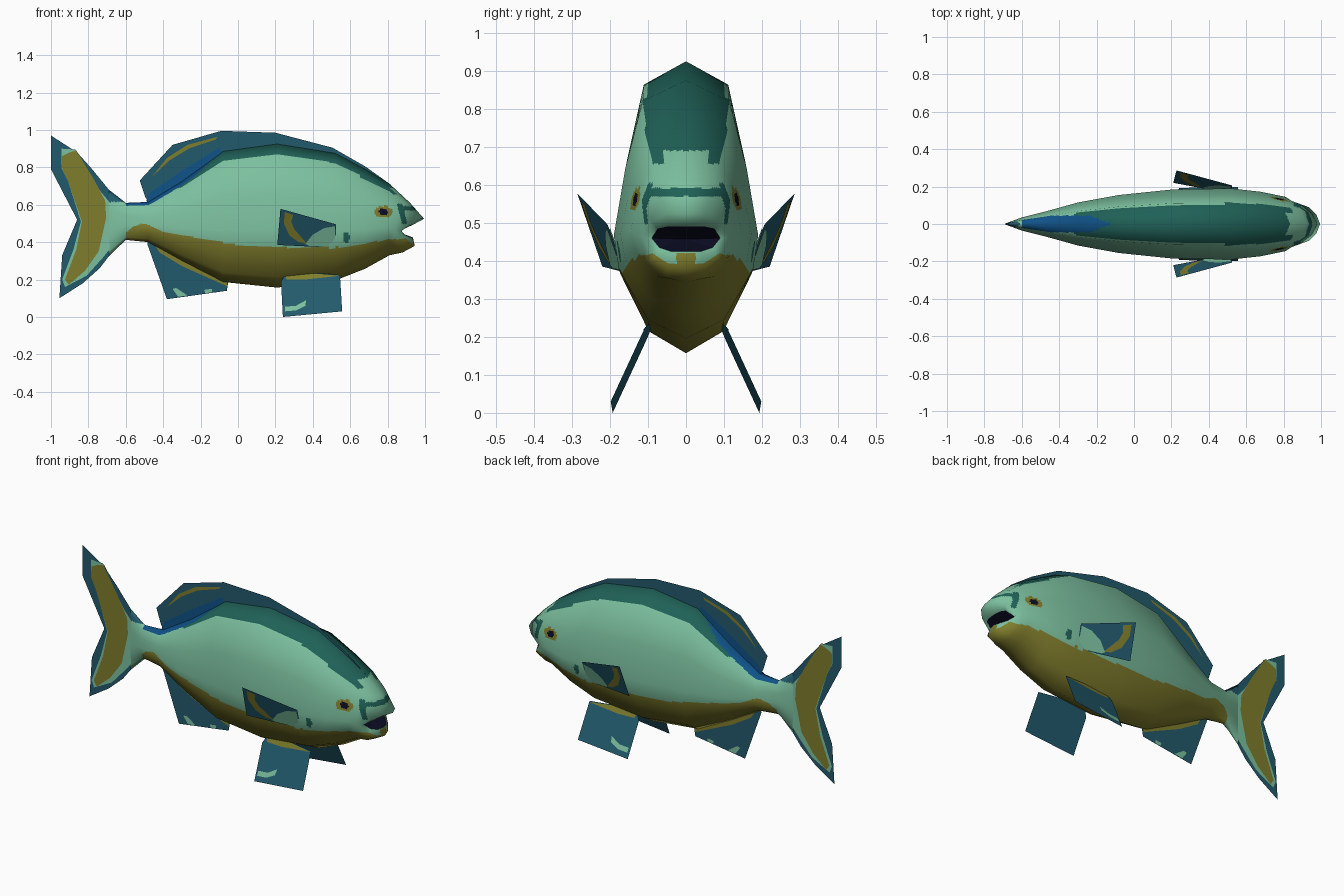
import bpy, math
from mathutils import Vector

if "Cube" in bpy.data.objects:
    bpy.data.objects.remove(bpy.data.objects["Cube"], do_unlink=True)


# ---- Materials ----
def material(name, hexcode):
    lin = []
    for k in (0, 2, 4):
        c = int(hexcode[k:k + 2], 16) / 255
        lin.append(c / 12.92 if c < 0.04045 else ((c + 0.055) / 1.055) ** 2.4)
    m = bpy.data.materials.new(name)
    m.use_nodes = True
    m.diffuse_color = (*lin, 1)
    bsdf = next(n for n in m.node_tree.nodes if n.type == "BSDF_PRINCIPLED")
    bsdf.inputs["Base Color"].default_value = (*lin, 1)
    bsdf.inputs["Roughness"].default_value = 0.8
    return m


MINT = material("mint green", "7CC09F")
TEAL = material("dark teal green", "1F6157")
OLIVE = material("olive", "807D2C")
BLUE = material("deep blue", "0F5288")
FIN = material("fin blue", "225A6C")
BLACK = material("ink black", "0C0C24")
BODY_MATS = [MINT, TEAL, OLIVE, BLUE, BLACK, FIN]


def add_object(name, verts, faces, mats):
    me = bpy.data.meshes.new(name)
    me.from_pydata(verts, [], faces)
    for m in mats:
        me.materials.append(m)
    ob = bpy.data.objects.new(name, me)
    bpy.context.scene.collection.objects.link(ob)
    return ob


def lerp_table(table, x):
    for (x0, z0), (x1, z1) in zip(table, table[1:]):
        if x <= x1:
            return z0 + (z1 - z0) * max(0, (x - x0) / (x1 - x0))
    return table[-1][1]


# ---- Body: coarse rings along x, top to bottom on one side, then mirrored ----
SECTION = [(0, 0), (0.6, 0.08), (0.84, 0.34), (1, 0.6), (0.93, 0.73), (0.53, 0.925), (0, 1)]
# x, top z, bottom z, half width
STATIONS = [(-0.69, 0.68, 0.325, 0.002), (-0.6, 0.61, 0.412, 0.035), (-0.48, 0.615, 0.40, 0.065),
            (-0.3, 0.725, 0.30, 0.115), (-0.08, 0.885, 0.187, 0.155), (0.21, 0.925, 0.157, 0.185),
            (0.52, 0.875, 0.195, 0.19), (0.68, 0.79, 0.258, 0.172), (0.81, 0.712, 0.33, 0.145)]
# face, lips and inner lip edge
SNOUT = [
    [(0.92, 0, 0.61), (0.89, 0.075, 0.615), (0.865, 0.115, 0.56), (0.84, 0.125, 0.47),
     (0.85, 0.1, 0.40), (0.87, 0.055, 0.355), (0.88, 0, 0.345)],
    [(0.995, 0, 0.525), (0.975, 0.05, 0.525), (0.935, 0.09, 0.505), (0.875, 0.105, 0.46),
     (0.905, 0.085, 0.41), (0.93, 0.05, 0.385), (0.945, 0, 0.38)],
    [(0.93, 0, 0.49), (0.925, 0.05, 0.49), (0.915, 0.075, 0.485), (0.87, 0.09, 0.46),
     (0.90, 0.07, 0.435), (0.925, 0.04, 0.425), (0.935, 0, 0.425)]]
halves = [[(x, w * a, t + (b - t) * h) for a, h in SECTION] for x, t, b, w in STATIONS] + SNOUT
rings = [h + [(x, -y, z) for x, y, z in h[-2:0:-1]] for h in halves]
N = len(rings[0])


def grid_faces(rows, n):
    return [(i * n + j, (i + 1) * n + j, (i + 1) * n + (j + 1) % n, i * n + (j + 1) % n)
            for i in range(rows - 1) for j in range(n)]


# smooth normals of the coarse shape
coarse_pts = [Vector(p) for r in rings for p in r]
coarse_nrm = [Vector() for _ in coarse_pts]
for a, b, c, d in grid_faces(len(rings), N):
    nrm = (coarse_pts[c] - coarse_pts[a]).cross(coarse_pts[d] - coarse_pts[b])
    for k in (a, b, c, d):
        coarse_nrm[k] += nrm.normalized()
coarse_nrm = [n.normalized() for n in coarse_nrm]

# fine grid on the same facets, so the paint edges can follow rules
SU, SV = 18, 10
rows, cols = (len(rings) - 1) * SU + 1, N * SV


def sample(data, u, v):
    i, j = min(int(u), len(rings) - 2), int(v) % N
    fu, fv, k = u - i, v - int(v), (j + 1) % N
    low = data[i * N + j].lerp(data[i * N + k], fv)
    return low.lerp(data[(i + 1) * N + j].lerp(data[(i + 1) * N + k], fv), fu)


uv = [(r / SU, c / SV) for r in range(rows) for c in range(cols)]
body = add_object("body", [sample(coarse_pts, *p) for p in uv], grid_faces(rows, cols), BODY_MATS)
BELLY = [(-0.6, 0.45), (-0.56, 0.485), (-0.5, 0.5), (-0.4, 0.455), (-0.2, 0.42), (0, 0.385),
         (0.3, 0.37), (0.5, 0.37), (0.7, 0.395), (0.8, 0.415), (0.95, 0.42)]
BACK = [(0.3, 0.87), (0.6, 1.0), (0.75, 1.15)]          # how far teal reaches over the ridge


def inside(x, z, cx, cz, rx, rz):
    return ((x - cx) / rx) ** 2 + ((z - cz) / rz) ** 2 < 1


def body_colour(p, u, v):
    x, y, z = p.x, abs(p.y), p.z
    v = min(v, N - v)                                   # 0 top ridge, 6 keel
    if inside(x, z, 0.778, 0.56, 0.023, 0.02):          # pupil
        return 4
    if inside(x, z, 0.778, 0.562, 0.05, 0.031):         # eye ring
        return 2
    if u > 10.2 and v > 3.3 and y > 0.025:              # lower lip
        return 0
    if x > -0.6 and z < lerp_table(BELLY, x) and v > 2:
        return 2
    if x < -0.6:                                        # tail root, dark upper edge
        return 5 if z > 0.615 else 0
    if x < -0.12 and y < min(0.045, (-0.12 - x) * 0.4) and v < 1:   # rear back
        return 3
    if v < lerp_table(BACK, x) and (z > 0.69 or (y > 0.06 and z > 0.655)):
        return 1
    if x > 0.875 and 0.57 < z < 0.591:                  # snout band
        return 1
    if abs(x - 0.868 - 0.25 * (0.59 - z)) < 0.015 and 0.497 < z < 0.605:  # cheek band
        return 1
    if inside(x, z, 0.58, 0.425, 0.018, 0.03):          # side spot
        return 1
    return 0


for poly in body.data.polygons:
    r, c = divmod(poly.index, cols)
    poly.material_index = body_colour(poly.center, (r + 0.5) / SU, (c + 0.5) / SV)
body.data.shade_smooth()
body.data.normals_split_custom_set_from_vertices([sample(coarse_nrm, *p).normalized() for p in uv])

# ---- Mouth cavity ----
add_object("mouth", rings[-1] + [(0.85, 0, 0.457)], [(j, N, (j + 1) % N) for j in range(N)], [BLACK])


# ---- Fins: flat outlines in x and z, with painted plates just off their faces ----
def fin(name, outline, mat, y=lambda x, z: 0, side=1, layer=0, outer_only=False):
    verts, faces = [], []
    offsets = [0.002 * layer * side]
    if layer and not outer_only:
        offsets.append(-offsets[0])
    for off in offsets:
        start = len(verts)
        verts += [(x, side * y(x, z) + off, z) for x, z in outline]
        faces.append(list(range(start, len(verts))))
    return add_object(name, verts, faces, [mat])


fin("tail_fin", [(-0.66, 0.65), (-0.69, 0.68), (-0.78, 0.79), (-0.86, 0.88), (-1, 0.97), (-1, 0.79),
                 (-0.86, 0.52), (-0.94, 0.33), (-0.955, 0.10), (-0.83, 0.18), (-0.74, 0.26),
                 (-0.69, 0.325), (-0.66, 0.36)], FIN)
fin("tail_fringe", [(-0.688, 0.615), (-0.73, 0.665), (-0.78, 0.74), (-0.87, 0.895), (-0.945, 0.9),
                    (-0.945, 0.8), (-0.91, 0.73), (-0.84, 0.51), (-0.88, 0.36), (-0.94, 0.2),
                    (-0.925, 0.16), (-0.81, 0.22), (-0.72, 0.32), (-0.688, 0.36)], MINT, layer=1)
fin("tail_patch", [(-0.71, 0.62), (-0.77, 0.735), (-0.865, 0.89), (-0.9, 0.88), (-0.94, 0.86),
                   (-0.943, 0.80), (-0.91, 0.73), (-0.835, 0.51), (-0.865, 0.36), (-0.925, 0.2),
                   (-0.905, 0.172), (-0.82, 0.245), (-0.745, 0.35), (-0.705, 0.53)], OLIVE, layer=2)

fin("dorsal_fin", [(-0.47, 0.6), (-0.495, 0.64), (-0.525, 0.73), (-0.35, 0.92), (-0.09, 0.995),
                   (0.2, 0.985), (0.505, 0.905), (0.68, 0.805), (0.82, 0.705), (0.68, 0.77),
                   (0.5, 0.85), (0.2, 0.9), (-0.08, 0.86), (-0.3, 0.7)], FIN)
fin("dorsal_stripe", [(-0.46, 0.75), (-0.38, 0.85), (-0.27, 0.92), (-0.11, 0.963), (-0.12, 0.948),
                      (-0.26, 0.902), (-0.365, 0.838)], OLIVE, layer=1)
fin("dorsal_base", [(-0.49, 0.62), (-0.47, 0.665), (-0.3, 0.78), (-0.1, 0.905), (-0.08, 0.87),
                    (-0.3, 0.7), (-0.47, 0.6)], BLUE, layer=1)

fin("anal_fin", [(-0.48, 0.42), (-0.485, 0.39), (-0.38, 0.095), (-0.06, 0.14), (-0.05, 0.2),
                 (-0.3, 0.34)], FIN)
fin("anal_base", [(-0.46, 0.41), (-0.42, 0.345), (-0.3, 0.272), (-0.06, 0.165), (-0.06, 0.2),
                  (-0.3, 0.34)], OLIVE, layer=1)
fin("anal_spot", [(-0.35, 0.15), (-0.33, 0.155), (-0.27, 0.115), (-0.32, 0.108)], MINT, layer=1)
fin("anal_small_spot", [(-0.18, 0.145), (-0.14, 0.15), (-0.14, 0.132), (-0.175, 0.127)], MINT, layer=1)


def pectoral_y(x, z):
    return 0.118 - 0.17 * x + 0.358 * z


def pelvic_y(x, z):
    return 0.094 + (0.215 - z) * 0.46 + 0.06 * (x - 0.24)


for side, tag in ((-1, "front"), (1, "back")):
    fin(tag + "_pectoral_fin", [(0.227, 0.578), (0.21, 0.385), (0.52, 0.37), (0.525, 0.495)],
        FIN, pectoral_y, side)
    fin(tag + "_pectoral_crescent", [(0.25, 0.56), (0.245, 0.5), (0.275, 0.435), (0.325, 0.4),
                                     (0.37, 0.39), (0.335, 0.43), (0.3, 0.47), (0.285, 0.51),
                                     (0.295, 0.545)], OLIVE, pectoral_y, side, 1)
    fin(tag + "_pectoral_root", [(0.36, 0.39), (0.40, 0.44), (0.46, 0.475), (0.52, 0.485),
                                 (0.515, 0.375), (0.38, 0.38)], MINT, pectoral_y, side, 2)
    fin(tag + "_pelvic_fin", [(0.23, 0.19), (0.24, 0), (0.557, 0.03), (0.545, 0.225),
                              (0.4, 0.235), (0.25, 0.225)], FIN, pelvic_y, side)
    fin(tag + "_pelvic_base", [(0.25, 0.222), (0.26, 0.2), (0.36, 0.2), (0.543, 0.22),
                               (0.4, 0.233)], OLIVE, pelvic_y, side, 1, True)
    fin(tag + "_pelvic_spot", [(0.25, 0.055), (0.31, 0.06), (0.365, 0.09), (0.36, 0.06),
                               (0.31, 0.035), (0.25, 0.03)], MINT, pelvic_y, side, 1, True)
